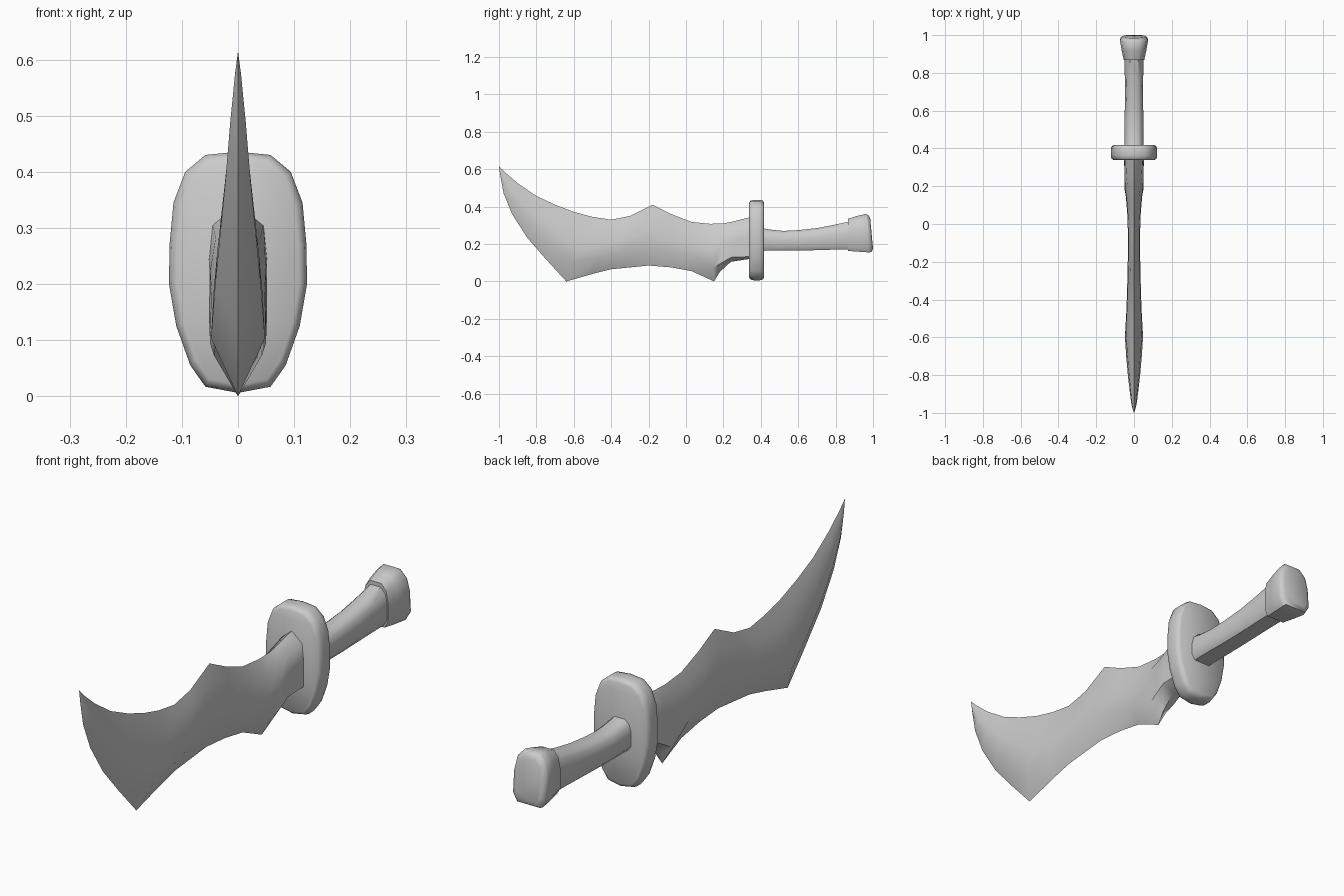
import bpy, bmesh
from math import radians

if "Cube" in bpy.data.objects:
    bpy.data.objects.remove(bpy.data.objects["Cube"])


def loft(name, rings, angle=40, tip=None):
    """Skin closed rings of equal length; the ends are capped or drawn to a tip."""
    bm = bmesh.new()
    rows = [[bm.verts.new(p) for p in r] for r in rings]
    n = len(rows[0])
    for a, b in zip(rows, rows[1:]):
        for i in range(n):
            j = (i + 1) % n
            bm.faces.new((a[i], a[j], b[j], b[i]))
    if tip:
        t = bm.verts.new(tip)
        for i in range(n):
            bm.faces.new((rows[0][i], rows[0][(i + 1) % n], t))
    else:
        bm.faces.new(rows[0])
    bm.faces.new(rows[-1])
    bmesh.ops.recalc_face_normals(bm, faces=bm.faces)
    me = bpy.data.meshes.new(name)
    bm.to_mesh(me)
    bm.free()
    ob = bpy.data.objects.new(name, me)
    bpy.context.collection.objects.link(ob)
    bpy.context.view_layer.objects.active = ob
    ob.select_set(True)
    bpy.ops.object.shade_smooth_by_angle(angle=radians(angle))
    ob.select_set(False)
    return ob


# Blade: each rib is (edge y, edge z, spine y, spine z, half thickness)
ribs = [
    (-.992, .56, -.97, .585, .006), (-.975, .47, -.90, .525, .014),
    (-.93, .36, -.80, .457, .022), (-.85, .235, -.70, .41, .032),
    (-.75, .12, -.60, .372, .041), (-.64, .0, -.50, .345, .048),
    (-.50, .04, -.40, .33, .041), (-.40, .065, -.30, .35, .037),
    (-.20, .085, -.18, .41, .033), (-.08, .075, -.08, .36, .032),
    (.03, .055, .03, .318, .034), (.15, .0, .13, .308, .043),
    (.18, .05, .20, .31, .05), (.24, .105, .25, .32, .051),
    (.35, .122, .35, .345, .052)]


def rib(k, ly, lz, uy, uz, t):
    base = max(0, (k - 10) / 4)      # section grows boxier toward the guard
    side = [(.30 - .25 * base, 1), (.55, .9 + .1 * base),
            (.80 + .03 * base, .5 + .38 * base)]

    def at(f, x):
        return (x * t, ly + (uy - ly) * f, lz + (uz - lz) * f)
    return ([at(0, 0)] + [at(f, w) for f, w in side] + [at(1, 0)]
            + [at(f, -w) for f, w in reversed(side)])


loft("blade", [rib(k, *r) for k, r in enumerate(ribs)], 50, tip=(0, -1, .615))

# Guard: oval plate with a rounded rim
half = [(.058, .017), (.085, .055), (.11, .125), (.123, .2), (.122, .27),
        (.115, .345), (.094, .4), (.058, .43)]
oval = [(0, .006)] + half + [(0, .436)] + [(-x, z) for x, z in reversed(half)]


def plate(y, inset):
    sx, sz = 1 - inset / .123, 1 - inset / .215
    return [(x * sx, y, .22 + (z - .22) * sz) for x, z in oval]


loft("guard", [plate(.338, .014), plate(.346, .004), plate(.362, 0),
               plate(.394, 0), plate(.41, .004), plate(.417, .014)], 45)


# Grip and pommel share a flat-bottomed, round-topped section
def section(y, w, lo, hi, lean=0):
    h = hi - lo
    side = [(.72, 0), (1, .16), (1, .6), (.85, .85), (.45, 1)]
    pts = side + [(-x, f) for x, f in reversed(side)]
    return [(x * w, y - lean * f, lo + h * f) for x, f in pts]


loft("grip", [section(.40, .05, .163, .288), section(.44, .05, .165, .278),
              section(.52, .05, .165, .27), section(.60, .049, .165, .274),
              section(.70, .048, .167, .285), section(.79, .049, .17, .302),
              section(.88, .05, .172, .322)], 45)

loft("pommel", [section(.867, .054, .163, .335),
                section(.92, .065, .159, .35, .005),
                section(.978, .074, .155, .361, .015),
                section(.992, .069, .158, .352, .015),
                section(1.0, .054, .175, .335, .015)], 50)
